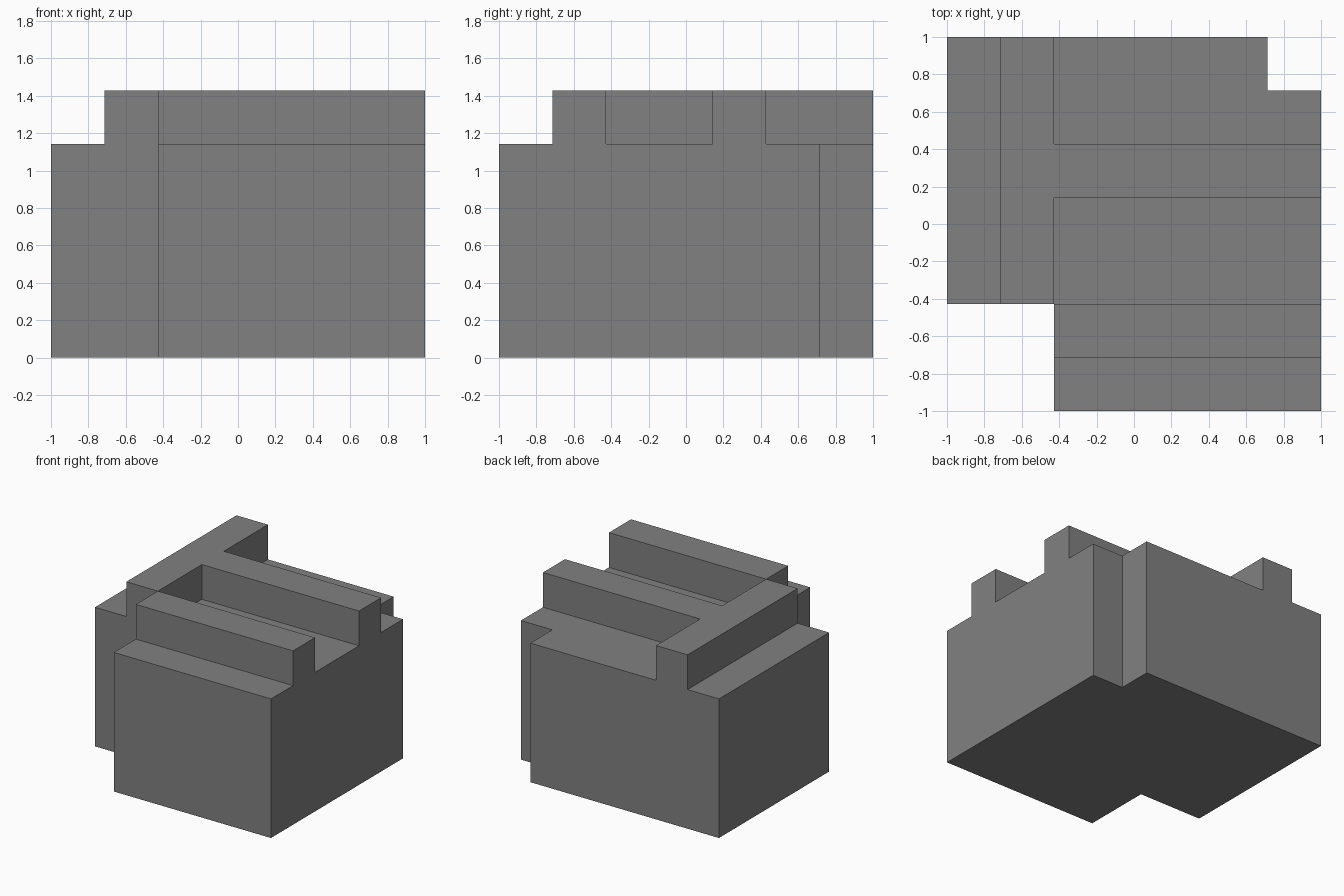
import bpy
import bmesh
from mathutils import Vector

default = bpy.data.objects.get("Cube")
if default:
    bpy.data.objects.remove(default, do_unlink=True)

CELLS = 7                # plan is laid out on a square module
UNIT = 2 / CELLS
BODY_UNITS = 4


def cell(face):
    """Column and row of a plan face."""
    c = face.calc_center_median()
    return int((c.x + 1) / UNIT), int((c.y + 1) / UNIT)


def is_notch(i, j):
    return (i < 2 and j < 2) or (i == 6 and j == 6)


def is_ridge(i, j):
    spine = i == 1 and j >= 2
    bar = i >= 2 and j in (1, 4)
    return spine or bar


def raise_faces(bm, faces, height):
    """Extrude faces straight up and return the new top faces."""
    geom = bmesh.ops.extrude_face_region(bm, geom=faces)["geom"]
    verts = [g for g in geom if isinstance(g, bmesh.types.BMVert)]
    bmesh.ops.translate(bm, verts=verts, vec=Vector((0, 0, height)))
    return [g for g in geom if isinstance(g, bmesh.types.BMFace)]


# Footprint with its two corner notches
bm = bmesh.new()
bmesh.ops.create_grid(bm, x_segments=CELLS, y_segments=CELLS, size=1)
notches = [f for f in bm.faces if is_notch(*cell(f))]
bmesh.ops.delete(bm, geom=notches, context="FACES")

# Solid body, then the spine and two bars raised from its top
top = raise_faces(bm, bm.faces[:], BODY_UNITS * UNIT)
bmesh.ops.recalc_face_normals(bm, faces=bm.faces[:])
raise_faces(bm, [f for f in top if is_ridge(*cell(f))], UNIT)

# Merge coplanar faces into clean flat sides
bmesh.ops.dissolve_limit(bm, angle_limit=0.01, verts=bm.verts[:], edges=bm.edges[:])
bmesh.ops.recalc_face_normals(bm, faces=bm.faces[:])

mesh = bpy.data.meshes.new("ridged_block")
bm.to_mesh(mesh)
bm.free()
block = bpy.data.objects.new("ridged_block", mesh)
bpy.context.collection.objects.link(block)

# Plain grey
grey = bpy.data.materials.new("mid_grey")
grey.use_nodes = True
colour = (0.22, 0.22, 0.22, 1)
grey.diffuse_color = colour
grey.node_tree.nodes["Principled BSDF"].inputs["Base Color"].default_value = colour
mesh.materials.append(grey)
